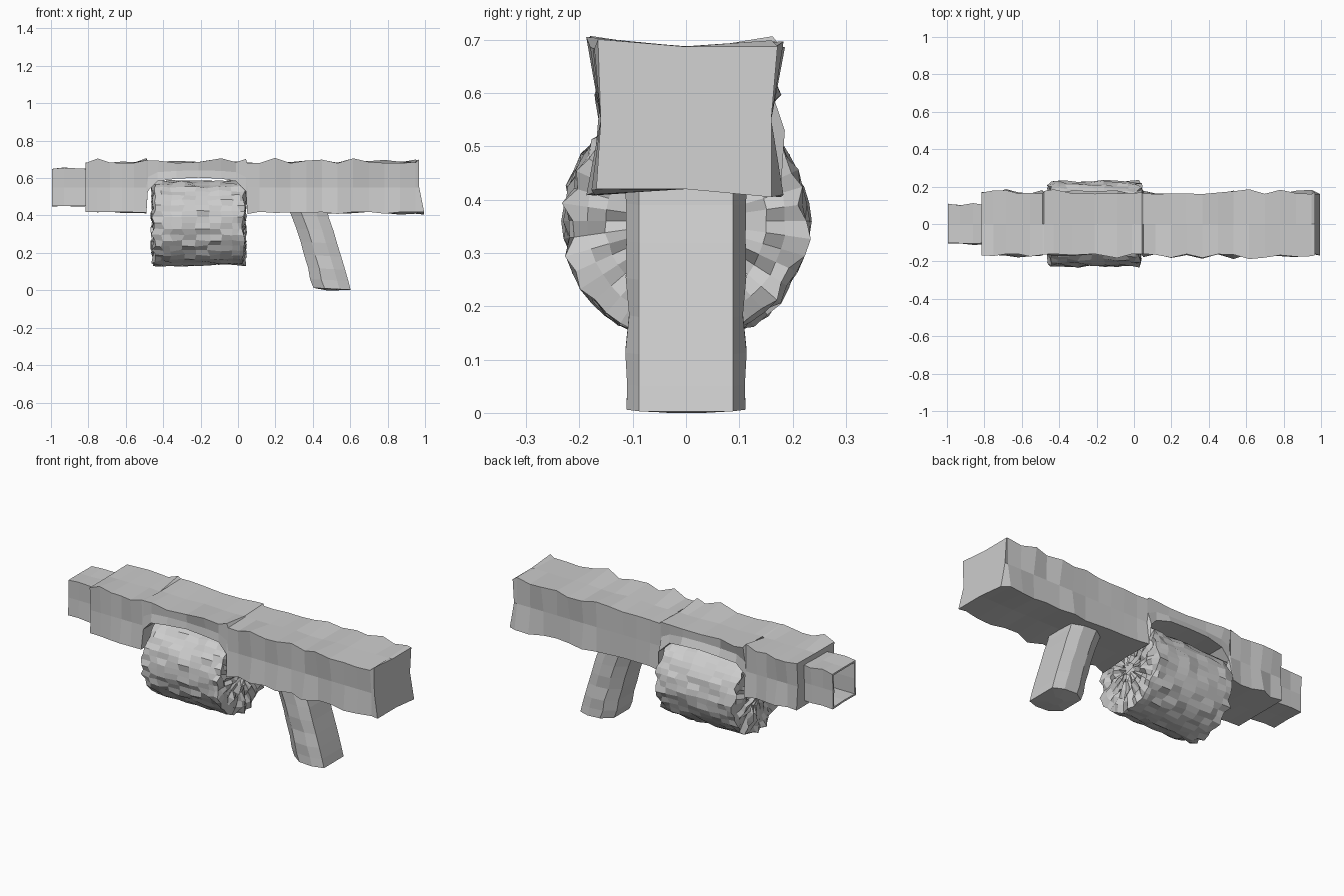
import bpy, bmesh, random
from math import cos, sin, pi

if "Cube" in bpy.data.objects:
    bpy.data.objects.remove(bpy.data.objects["Cube"])

random.seed(7)


def loft(name, rings, cap_start=True, cap_end=True):
    """Skin a list of equal-length point rings into a flat-shaded mesh."""
    bm = bmesh.new()
    vs = [[bm.verts.new(p) for p in ring] for ring in rings]
    n = len(rings[0])
    for a, b in zip(vs, vs[1:]):
        for i in range(n):
            j = (i + 1) % n
            bm.faces.new((a[i], a[j], b[j], b[i]))
    if cap_start:
        bm.faces.new(vs[0][::-1])
    if cap_end:
        bm.faces.new(vs[-1])
    bmesh.ops.remove_doubles(bm, verts=bm.verts, dist=0.0005)
    bmesh.ops.recalc_face_normals(bm, faces=bm.faces)
    mesh = bpy.data.meshes.new(name)
    bm.to_mesh(mesh)
    bm.free()
    ob = bpy.data.objects.new(name, mesh)
    bpy.context.collection.objects.link(ob)
    return ob


def box_ring(x, w, z0, z1, rough=0.0, rough_low=None):
    """Rectangular section with midpoints; its corners are pushed outward at random."""
    low = rough if rough_low is None else rough_low
    zm = (0.55 if z0 < 0.5 else (z0 + z1) / 2)

    def out(r):
        return random.random() ** 2 * r

    return [(x, -w - out(rough), z0 - out(low)), (x, 0, z0),
            (x, w + out(rough), z0 - out(low)), (x, w, zm),
            (x, w + out(rough), z1 + out(rough)), (x, 0, z1 + out(rough) * 0.3),
            (x, -w - out(rough), z1 + out(rough)), (x, -w, zm)]


# Long receiver, with an arched bay cut into its underside
bay = [(-0.49, 0.42), (-0.482, 0.53), (-0.43, 0.583), (-0.33, 0.597), (-0.21, 0.602),
       (-0.09, 0.597), (-0.01, 0.583), (0.042, 0.53), (0.05, 0.42)]
stations = [(-0.815 + 0.065 * i, 0.42) for i in range(5)] + bay
stations += [(0.115 + 0.0835 * i, 0.42) for i in range(11)]
stations += [(0.965, 0.42)]
rings = []
for x, z0 in stations:
    in_bay = z0 > 0.5
    rings.append(box_ring(x, 0.16, z0, 0.68, 0.028, 0.0 if in_bay else 0.016))
# The rear face leans out at its lower corners
rear = [(0.03 if p[2] < 0.5 else 0.004) for p in rings[-1]]
rings[-1] = [(p[0] + d, p[1], p[2]) for p, d in zip(rings[-1], rear)]
loft("receiver", rings)

# Hollow square muzzle
muzzle = [box_ring(x, 0.1, 0.452, 0.648, 0.014) for x in (-0.79, -0.86, -0.93)]
lip = box_ring(-0.995, 0.1, 0.452, 0.648, 0.014)
muzzle.append(lip)
for x in (-0.995, -0.85):
    muzzle.append([(x, p[1] * 0.9, 0.55 + (p[2] - 0.55) * 0.9) for p in lip])
loft("muzzle", muzzle)

# Rough drum magazine: ribbed wall with studded end discs
SEG, CZ = 44, 0.36


def drum_ring(x, r, dr, dx):
    ring = []
    for i in range(SEG):
        a = 2 * pi * i / SEG
        rr = r + random.random() ** 1.5 * dr
        ring.append((x + random.random() ** 1.5 * dx, rr * cos(a), CZ + rr * sin(a)))
    return ring


X0, X1 = -0.44, 0.018
drum = [drum_ring(X0, r, 0.004, -0.028) for r in (0.03, 0.07, 0.11, 0.15, 0.185)]
drum.append(drum_ring(X0, 0.212, 0.02, -0.028))
wall = (0.06, 0.16, 0.3, 0.45, 0.6, 0.74, 0.87, 0.95)
drum += [drum_ring(X0 + (X1 - X0) * t, 0.219, 0.018, 0.02) for t in wall]
drum.append(drum_ring(X1, 0.212, 0.028, 0.028))
drum += [drum_ring(X1, r, 0.004, 0.03) for r in (0.185, 0.15, 0.11, 0.07, 0.03)]
loft("drum_magazine", drum)

# Raked octagonal pistol grip: height, front edge, back edge
levels = [(0.45, 0.265, 0.475), (0.40, 0.285, 0.485), (0.33, 0.312, 0.51),
          (0.26, 0.335, 0.53), (0.19, 0.353, 0.552), (0.12, 0.375, 0.573),
          (0.06, 0.385, 0.59), (0.013, 0.403, 0.602)]
grip = []
for z, xa, xb in levels:
    c, w = 0.06, 0.11 + random.uniform(-0.006, 0.008)
    tilt = 0.01 / (xb - xa)
    pts = [(xa, -0.07), (xa + c, -w), (xb - c, -w), (xb, -0.088), (xb, 0.0),
           (xb, 0.088), (xb - c, w), (xa + c, w), (xa, 0.07), (xa, 0.0)]
    grip.append([(x, y, z - tilt * (x - xa)) for x, y in pts])
# Slightly domed foot of the grip
foot = grip[-1]
cx = sum(p[0] for p in foot) / len(foot)
grip.append([(cx + (p[0] - cx) * 0.3, p[1] * 0.3, 0.0) for p in foot])
loft("grip", grip)
